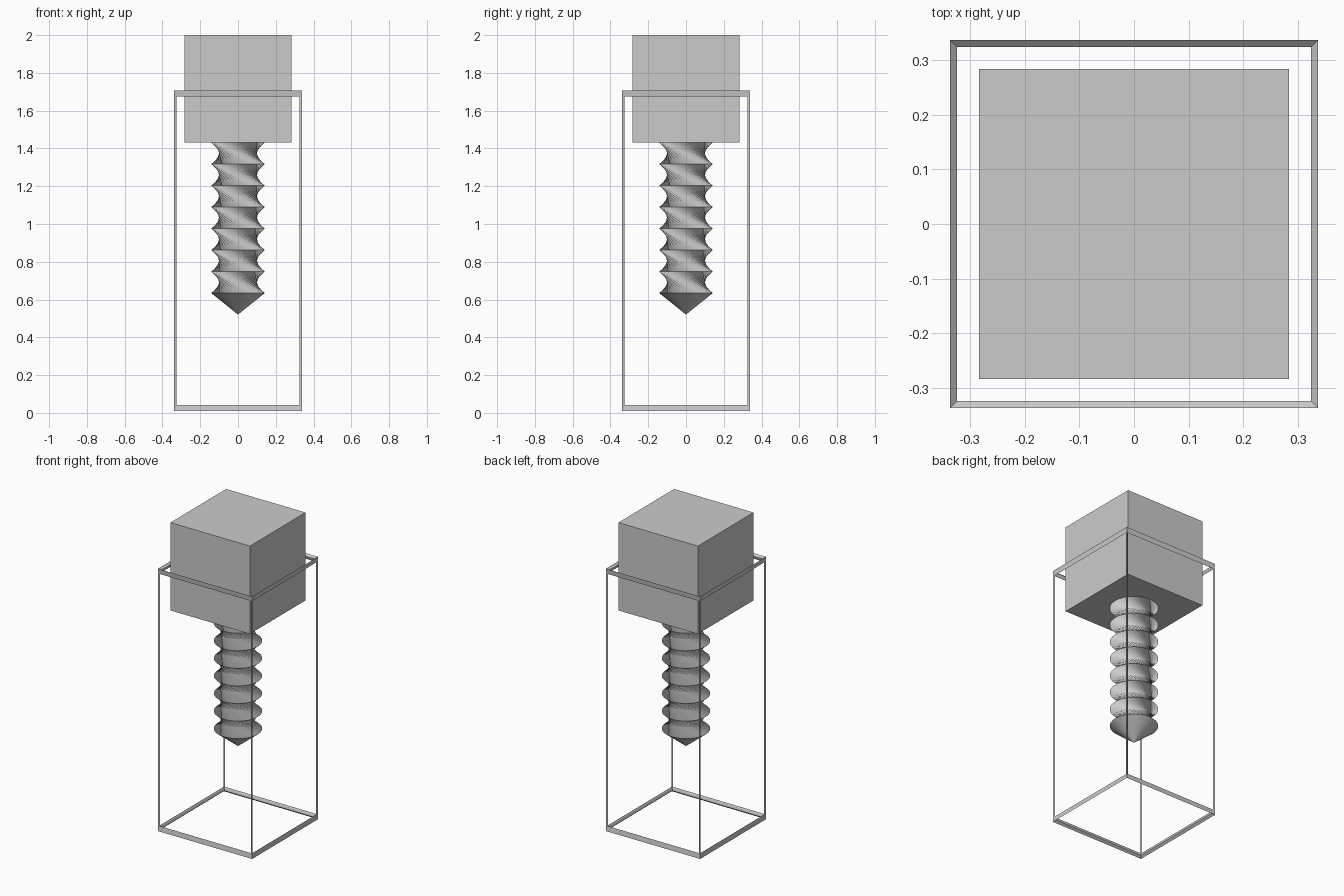
import bpy, bmesh, math

if "Cube" in bpy.data.objects:
    bpy.data.objects.remove(bpy.data.objects["Cube"])

S = 0.569            # head side; the screw is built in fractions of it
R = S / 4            # thread radius
STEP = S / 5         # spacing of thread crests
SEGS = 32
TWIST = math.radians(100)   # twist per section pulls in the waist between crests


def finish(name, bm):
    bmesh.ops.recalc_face_normals(bm, faces=bm.faces)
    mesh = bpy.data.meshes.new(name)
    bm.to_mesh(mesh)
    bm.free()
    ob = bpy.data.objects.new(name, mesh)
    bpy.context.collection.objects.link(ob)
    return ob


def box(name, size, z):
    bm = bmesh.new()
    bmesh.ops.create_cube(bm, size=2)
    ob = finish(name, bm)
    ob.scale = [s / 2 for s in size]
    ob.location.z = z
    return ob


# Square head
box("head", (S, S, S), 2 - S / 2)

# Open wire frame: a stretched cube reduced to its edges
frame = box("wire_frame", (0.6654, 0.6654, 1.674), 0.858)
wire = frame.modifiers.new("Wireframe", 'WIREFRAME')
wire.thickness = 0.05
wire.use_even_offset = True

# Threaded shank: equal rings, each twisted against the one above, then a point
bm = bmesh.new()
rings = []
for i in range(8):
    z = 2 - S - i * STEP
    angles = [i * TWIST + math.tau * k / SEGS for k in range(SEGS)]
    rings.append([bm.verts.new((R * math.cos(a), R * math.sin(a), z)) for a in angles])
for upper, lower in zip(rings, rings[1:]):
    for k in range(SEGS):
        n = (k + 1) % SEGS
        bm.faces.new((upper[k], upper[n], lower[n], lower[k]))
bm.faces.new(rings[0])
tip = bm.verts.new((0, 0, 2 - S - 8 * STEP))
for k in range(SEGS):
    bm.faces.new((rings[-1][k], rings[-1][(k + 1) % SEGS], tip))
finish("screw_shank", bm)
